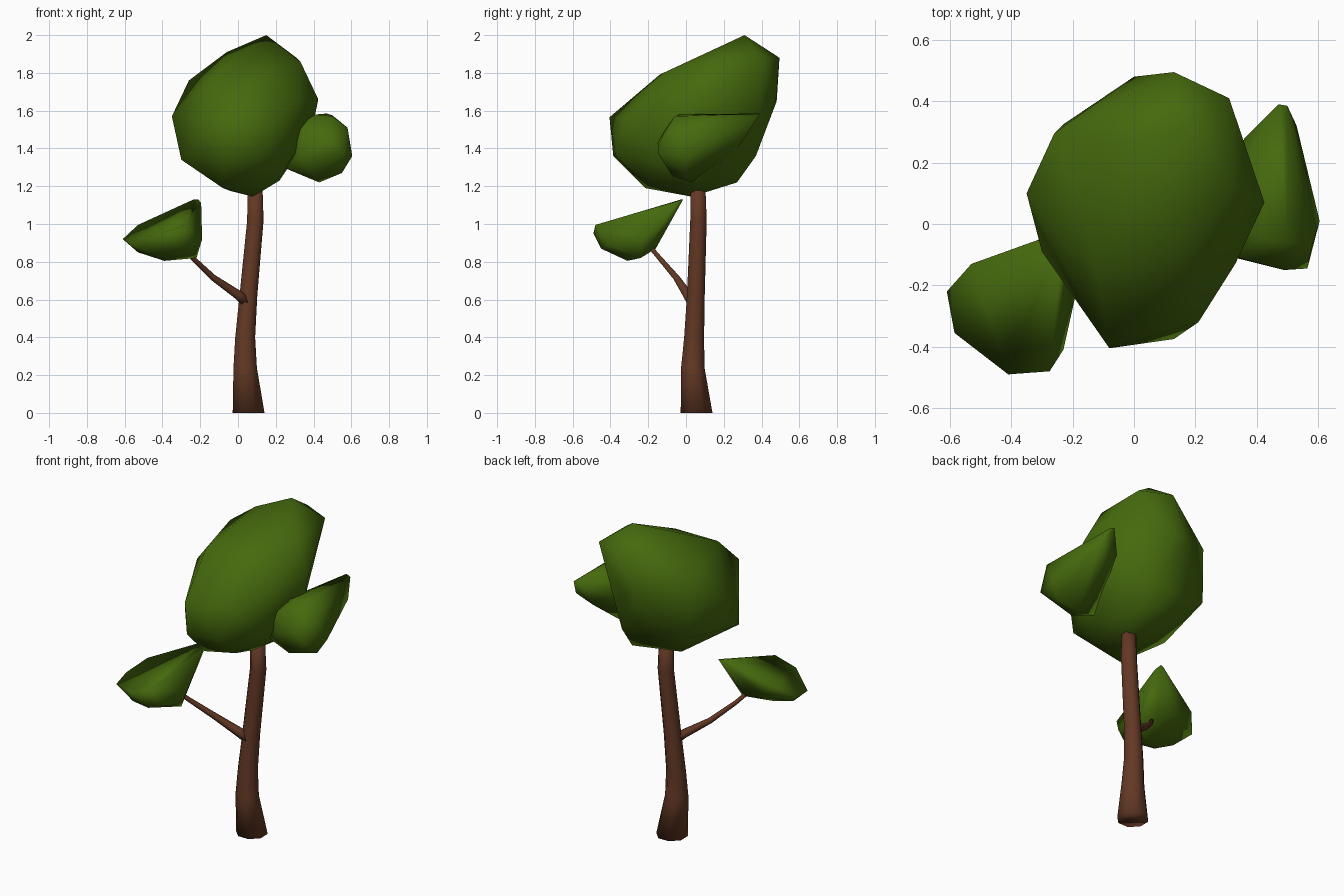
import bpy, bmesh, math
from mathutils import Vector


def material(name, rgb):
    m = bpy.data.materials.new(name)
    m.diffuse_color = (*rgb, 1)
    return m


LEAF = material("leaf green", (0.060, 0.142, 0.004))
BARK = material("bark brown", (0.125, 0.040, 0.018))


def finish(bm, name, mat):
    bmesh.ops.recalc_face_normals(bm, faces=bm.faces)
    for f in bm.faces:
        f.smooth = True
    me = bpy.data.meshes.new(name)
    bm.to_mesh(me)
    bm.free()
    me.materials.append(mat)
    ob = bpy.data.objects.new(name, me)
    bpy.context.collection.objects.link(ob)
    return ob


def clump(name, corners):
    """Faceted leaf mass: convex hull around its corner points."""
    bm = bmesh.new()
    for c in corners:
        bm.verts.new(c)
    bmesh.ops.convex_hull(bm, input=list(bm.verts))
    loose = [v for v in bm.verts if not v.link_faces]
    bmesh.ops.delete(bm, geom=loose, context='VERTS')
    return finish(bm, name, LEAF)


def limb(name, path, sides, upright):
    """Tapered tube through (x, y, z, radius) stations."""
    bm = bmesh.new()
    pts = [Vector(p[:3]) for p in path]
    rings = []
    for i, p in enumerate(pts):
        d = pts[min(i + 1, len(pts) - 1)] - pts[max(i - 1, 0)]
        d = Vector((0, 0, 1)) if upright else d.normalized()
        a = d.cross(Vector((0, 1, 0))).normalized()
        b = d.cross(a)
        ring = []
        for k in range(sides):
            t = 2 * math.pi * (k + 0.5) / sides
            ring.append(bm.verts.new(p + path[i][3] * (a * math.cos(t) + b * math.sin(t))))
        rings.append(ring)
    for r, s in zip(rings, rings[1:]):
        for k in range(sides):
            n = (k + 1) % sides
            bm.faces.new((r[k], r[n], s[n], s[k]))
    bm.faces.new(rings[0])
    bm.faces.new(rings[-1])
    return finish(bm, name, BARK)


# Trunk, flared at the foot and leaning slightly
limb("trunk", [(0.056, 0.056, 0, 0.091), (0.038, 0.036, 0.24, 0.067),
               (0.038, 0.043, 0.4, 0.057), (0.055, 0.052, 0.62, 0.051),
               (0.092, 0.066, 1.02, 0.047), (0.09, 0.063, 1.22, 0.042)], 8, True)

# Side branch reaching the lower clump
limb("branch", [(0.045, 0.035, 0.59, 0.034), (0.0, 0.01, 0.625, 0.028),
                (-0.13, -0.05, 0.715, 0.019), (-0.24, -0.14, 0.82, 0.014),
                (-0.30, -0.20, 0.89, 0.012)], 6, False)

# Main crown, top sloping down toward the front
clump("main_crown", [
    (0.15, 0.31, 2.0), (0.31, 0.41, 1.88), (0.33, 0.11, 1.86), (0.13, 0.495, 1.88),
    (0.0, 0.48, 1.65), (0.11, 0.475, 1.64), (-0.06, 0.26, 1.91), (-0.26, 0.295, 1.76),
    (-0.12, -0.14, 1.79), (0.16, -0.12, 1.80),
    (0.425, 0.07, 1.66), (-0.35, 0.10, 1.57), (-0.08, -0.405, 1.565), (0.21, -0.32, 1.56),
    (0.33, -0.13, 1.65), (-0.23, 0.325, 1.39), (0.39, 0.08, 1.49),
    (-0.30, -0.09, 1.34), (-0.08, -0.385, 1.36), (0.13, -0.375, 1.37), (0.27, -0.15, 1.33),
    (0.18, 0.37, 1.36), (0.18, 0.27, 1.22), (0.22, 0.06, 1.23), (-0.08, -0.215, 1.19),
    (0.08, 0.03, 1.145), (0.11, -0.18, 1.215), (-0.04, 0.10, 1.175)])

# Smaller clump on the right side
clump("right_clump", [
    (0.47, 0.39, 1.585), (0.50, 0.385, 1.575), (0.41, -0.04, 1.58), (0.50, -0.06, 1.57),
    (0.53, 0.32, 1.47), (0.58, -0.07, 1.51), (0.605, 0.01, 1.36), (0.565, -0.145, 1.37),
    (0.49, -0.15, 1.43), (0.33, -0.11, 1.36), (0.34, -0.11, 1.50), (0.25, -0.05, 1.295),
    (0.40, -0.07, 1.25), (0.55, -0.01, 1.27), (0.43, 0.03, 1.22), (0.36, 0.28, 1.50),
    (0.45, 0.27, 1.40), (0.28, 0.06, 1.50)])

# Lower clump at the end of the branch
clump("left_clump", [
    (-0.21, -0.015, 1.13), (-0.235, -0.025, 1.13), (-0.195, -0.05, 1.11),
    (-0.53, -0.13, 0.995), (-0.61, -0.22, 0.92), (-0.585, -0.355, 0.905),
    (-0.41, -0.49, 0.95), (-0.275, -0.48, 0.995), (-0.23, -0.41, 0.89),
    (-0.30, -0.45, 0.87), (-0.53, -0.29, 0.85), (-0.46, -0.37, 0.838), (-0.39, -0.31, 0.805),
    (-0.22, -0.24, 0.82), (-0.19, -0.23, 0.92), (-0.30, -0.16, 0.87), (-0.42, -0.13, 0.93)])
